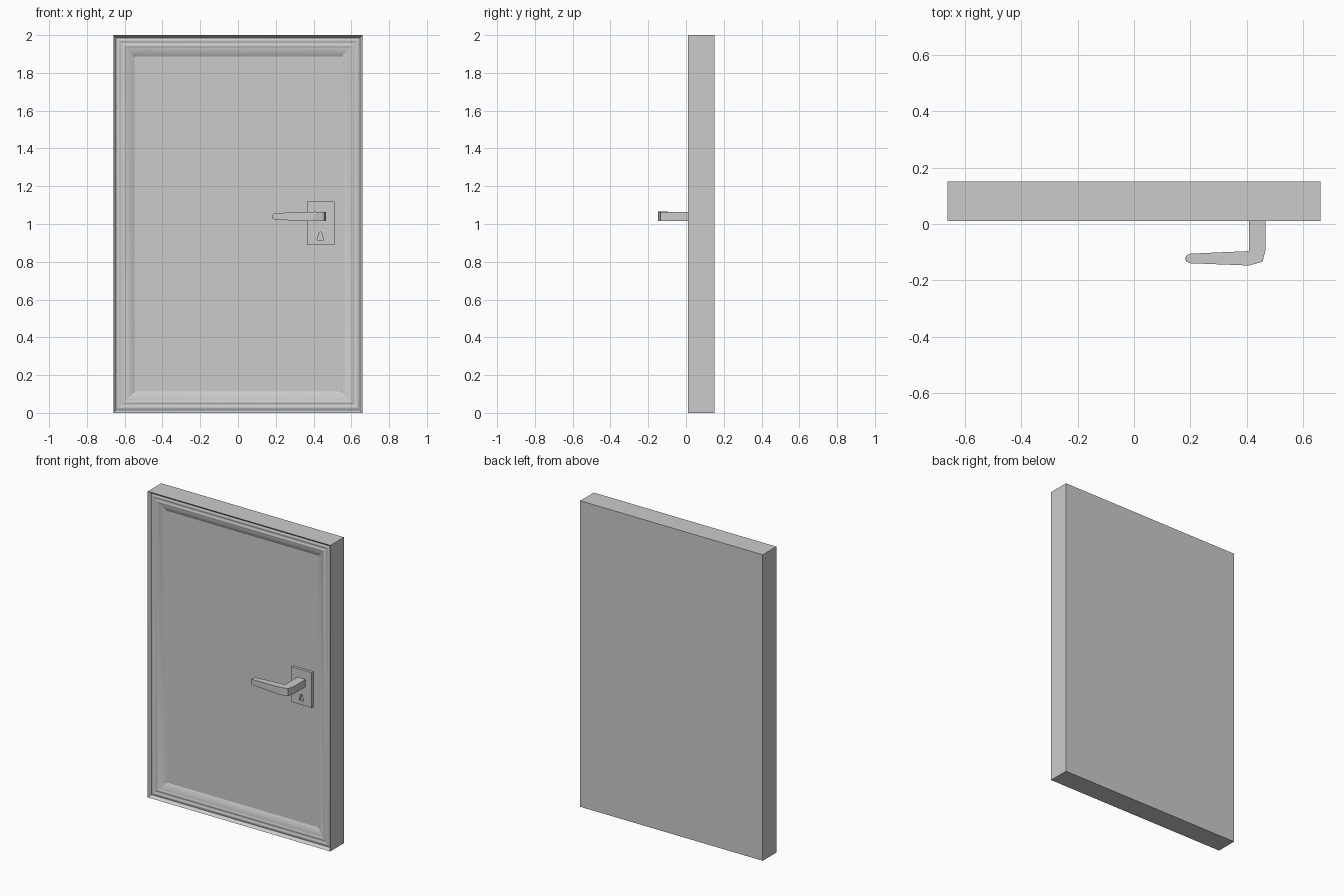
import bpy, bmesh, math

if "Cube" in bpy.data.objects:
    bpy.data.objects.remove(bpy.data.objects["Cube"])

W, H = 0.66, 2.0          # half width and height of the door
BACK, PANEL_Y = 0.15, 0.05


def make_object(name, bm):
    bmesh.ops.recalc_face_normals(bm, faces=bm.faces)
    mesh = bpy.data.meshes.new(name)
    bm.to_mesh(mesh)
    bm.free()
    obj = bpy.data.objects.new(name, mesh)
    bpy.context.collection.objects.link(obj)
    return obj


def loft(name, rings, cap_start=True, cap_end=True):
    """Skin a list of equal-length point rings."""
    bm = bmesh.new()
    loops = [[bm.verts.new(p) for p in ring] for ring in rings]
    for a, b in zip(loops, loops[1:]):
        n = len(a)
        for i in range(n):
            j = (i + 1) % n
            bm.faces.new((a[i], a[j], b[j], b[i]))
    if cap_start:
        bm.faces.new(loops[0])
    if cap_end:
        bm.faces.new(loops[-1])
    return make_object(name, bm)


def door_ring(inset, y):
    x, z0, z1 = W - inset, inset, H - inset
    return [(-x, y, z0), (x, y, z0), (x, y, z1), (-x, y, z1)]


def prism(name, outline, y0, y1):
    return loft(name, [[(x, y, z) for x, z in outline] for y in (y0, y1)])


# Door frame: flat back, stepped rim, double-wave moulding, inner bevel
steps = 20
profile = [(0, BACK), (0, 0.01)]
for i in range(steps + 1):
    u = i / steps
    profile.append((0.015 + 0.055 * u,
                    0.028 - 0.002 * (1 - math.cos(4 * math.pi * u))))
profile.append((0.112, PANEL_Y))
frame = loft("door_frame", [door_ring(*p) for p in profile], cap_end=False)
bpy.context.view_layer.objects.active = frame
frame.select_set(True)
bpy.ops.object.shade_smooth_by_angle(angle=math.radians(25))
frame.select_set(False)

# Recessed door panel
bm = bmesh.new()
bm.faces.new([bm.verts.new(p) for p in door_ring(0.112, PANEL_Y)])
panel = make_object("door_panel", bm)
if panel.data.polygons[0].normal.y > 0:
    panel.data.flip_normals()

# Lock plate with a keyhole cut through it
plate = prism("lock_plate", [(0.365, 0.89), (0.51, 0.89), (0.51, 1.12), (0.365, 1.12)],
              0.032, PANEL_Y)
keyhole = prism("keyhole_cutter",
                [(0.419, 0.915), (0.453, 0.915), (0.443, 0.953),
                 (0.436, 0.959), (0.429, 0.953)], 0.0, 0.048)
keyhole.hide_render = True
keyhole.hide_viewport = True
cut = plate.modifiers.new("keyhole", 'BOOLEAN')
cut.operation = 'DIFFERENCE'
cut.solver = 'EXACT'
cut.object = keyhole

# Lever handle: rectangular section swept round the corner and tapered
# (inner x, inner y, outer x, outer y, half height)
sections = [
    (0.408, 0.034, 0.466, 0.034, 0.024),
    (0.408, -0.092, 0.466, -0.092, 0.024),
    (0.4075, -0.0945, 0.455, -0.134, 0.024),
    (0.406, -0.096, 0.407, -0.147, 0.025),
    (0.200, -0.105, 0.200, -0.139, 0.018),
    (0.187, -0.111, 0.187, -0.134, 0.014),
    (0.182, -0.118, 0.182, -0.127, 0.008),
]
ZC = 1.04
loft("lever_handle", [[(a, b, ZC - h), (c, d, ZC - h), (c, d, ZC + h), (a, b, ZC + h)]
                      for a, b, c, d, h in sections])
